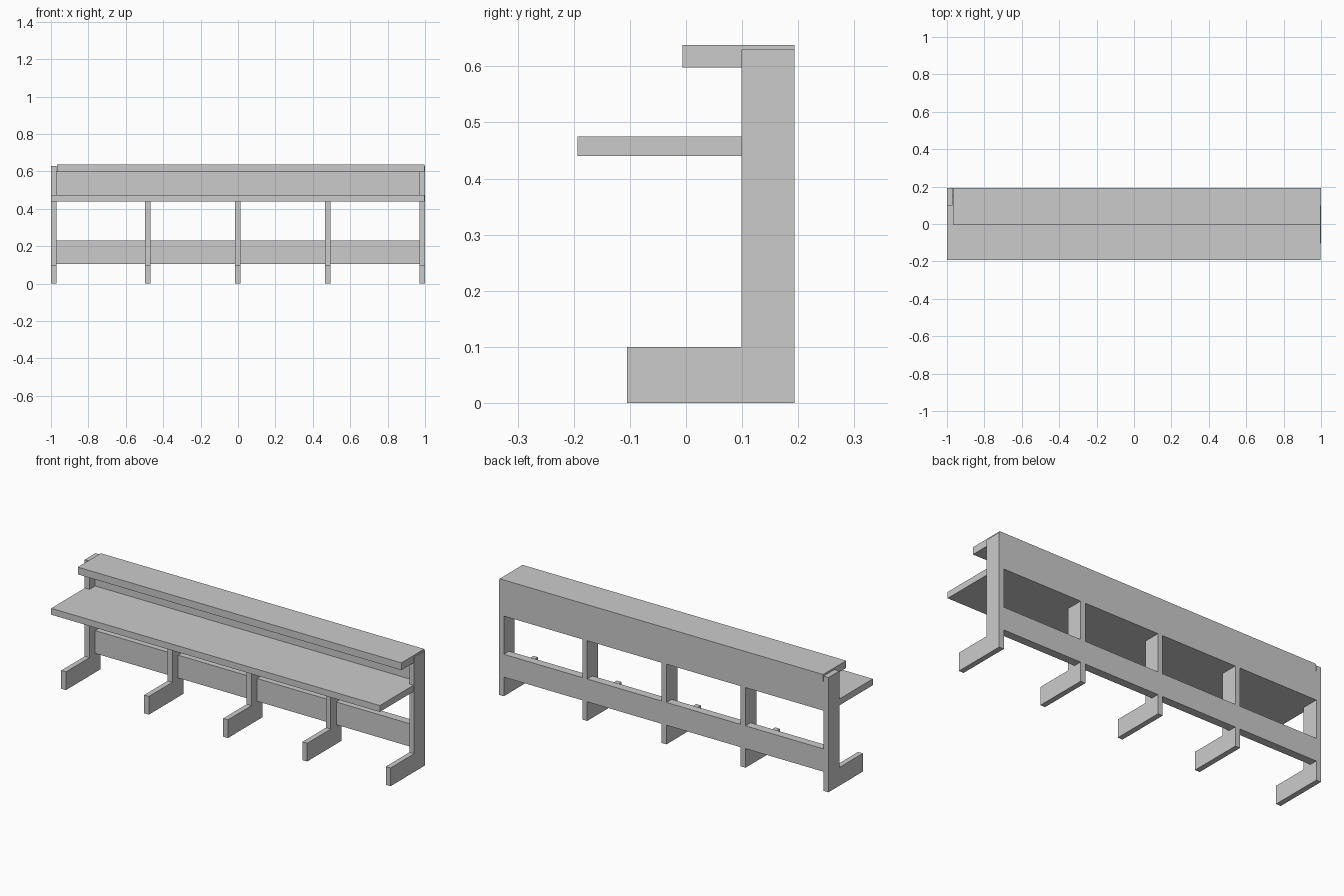
import bpy
import bmesh

cube = bpy.data.objects.get("Cube")
if cube:
    bpy.data.objects.remove(cube, do_unlink=True)

grey = bpy.data.materials.new("light_grey")
grey.use_nodes = True
color = (0.6, 0.6, 0.6, 1)
grey.diffuse_color = color
grey.node_tree.nodes["Principled BSDF"].inputs["Base Color"].default_value = color


def extrude_x(name, profile, x0, x1):
    """Extrude a (y, z) profile from x0 to x1."""
    bm = bmesh.new()
    face = bm.faces.new([bm.verts.new((x0, y, z)) for y, z in profile])
    ret = bmesh.ops.extrude_face_region(bm, geom=[face])
    verts = [v for v in ret["geom"] if isinstance(v, bmesh.types.BMVert)]
    bmesh.ops.translate(bm, verts=verts, vec=(x1 - x0, 0, 0))
    bmesh.ops.recalc_face_normals(bm, faces=bm.faces)
    mesh = bpy.data.meshes.new(name)
    bm.to_mesh(mesh)
    bm.free()
    mesh.materials.append(grey)
    obj = bpy.data.objects.new(name, mesh)
    bpy.context.scene.collection.objects.link(obj)
    return obj


def board(name, x0, x1, y0, y1, z0, z1):
    return extrude_x(name, [(y0, z0), (y1, z0), (y1, z1), (y0, z1)], x0, x1)


BACK = 0.193      # rear plane shared by legs and panels
POST = 0.099      # front plane of the uprights
PANEL = 0.148     # front plane of the rear panels
DESK = 0.44       # underside of the desk
INNER = 0.971     # inner face of the end legs

# L-shaped legs: the end pair rises to the shelf, the others stop at the desk
for name, x, top in (("right_end_leg", -0.9855, 0.63),
                     ("right_middle_leg", -0.482, DESK),
                     ("centre_leg", -0.002, DESK),
                     ("left_middle_leg", 0.479, DESK),
                     ("left_end_leg", 0.9855, 0.63)):
    profile = [(-0.105, 0), (BACK, 0), (BACK, top),
               (POST, top), (POST, 0.1), (-0.105, 0.1)]
    extrude_x(name, profile, x - 0.0145, x + 0.0145)

# Rear panels
board("lower_back_panel", -INNER, INNER, PANEL, BACK, 0.105, 0.23)
board("upper_back_panel", -INNER, INNER, PANEL, BACK, DESK, 0.6)

# Desk board and top shelf
board("desk_top", -0.999, 0.996, -0.193, PANEL, DESK, 0.475)
board("top_shelf", -0.968, 0.996, -0.006, BACK, 0.598, 0.638)
